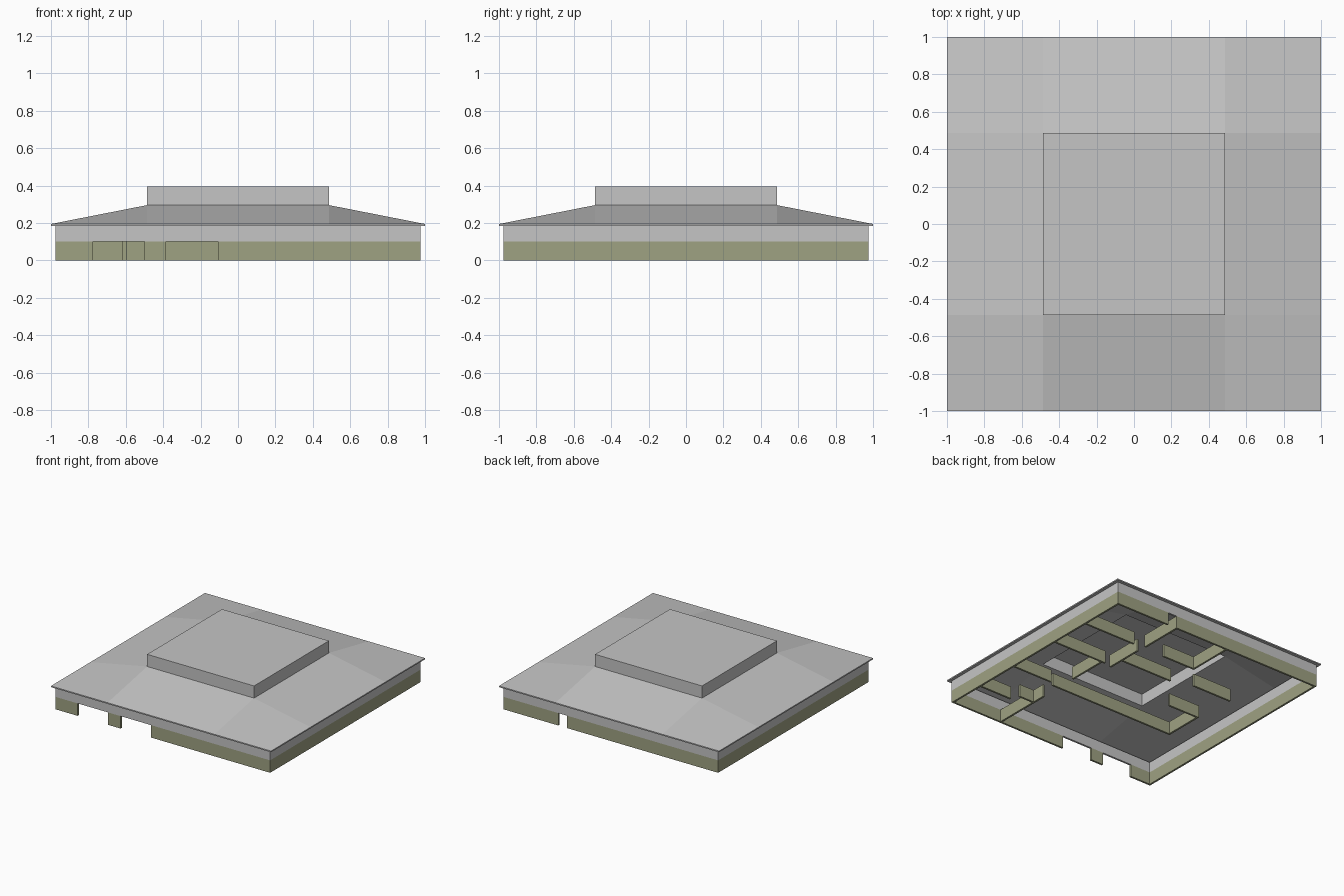
import bpy, bmesh

if "Cube" in bpy.data.objects:
    bpy.data.objects.remove(bpy.data.objects["Cube"])


def material(name, rgb):
    m = bpy.data.materials.new(name)
    m.diffuse_color = (*rgb, 1)
    m.use_nodes = True
    m.node_tree.nodes["Principled BSDF"].inputs["Base Color"].default_value = m.diffuse_color
    return m


GREY = material("light_grey", (0.56, 0.56, 0.56))
OLIVE = material("olive_green", (0.345, 0.36, 0.225))


def finish(name, bm, mat):
    me = bpy.data.meshes.new(name)
    bm.to_mesh(me)
    bm.free()
    me.materials.append(mat)
    ob = bpy.data.objects.new(name, me)
    bpy.context.collection.objects.link(ob)
    return ob


def boxes(name, rects, z0, z1, mat):
    """One object made of upright boxes, each given as (x0, x1, y0, y1)."""
    bm = bmesh.new()
    for x0, x1, y0, y1 in rects:
        vs = bmesh.ops.create_cube(bm, size=1)["verts"]
        for v in vs:
            v.co.x = x1 if v.co.x > 0 else x0
            v.co.y = y1 if v.co.y > 0 else y0
            v.co.z = z1 if v.co.z > 0 else z0
    return finish(name, bm, mat)


def along_x(y, x0, x1):
    return (x0, x1, y - T / 2, y + T / 2)


def along_y(x, y0, y1):
    return (x - T / 2, x + T / 2, y0, y1)


T = 0.016                 # wall thickness
W = 0.975                 # outer wall face
I = W - T                 # inner wall face
FLOOR, BAND, EAVE, RIDGE, TOP = 0.0, 0.102, 0.185, 0.296, 0.396
C = 0.486                 # half width of the raised box

# Outer walls: olive base with door gaps, grey band above
boxes("side_wall_base", [(-W, -I, -W, W), (I, W, -W, W)], FLOOR, BAND, OLIVE)
boxes("front_wall_base", [(a, b, -W, -I) for a, b in
                          ((-I, -0.775), (-0.5, -0.385), (-0.108, I))], FLOOR, BAND, OLIVE)
boxes("back_wall_base", [(a, b, I, W) for a, b in ((-I, 0.4), (0.478, I))],
      FLOOR, BAND, OLIVE)
boxes("upper_wall", [(-W, -I, -W, W), (I, W, -W, W), (-I, I, -W, -I), (-I, I, I, W)],
      BAND, EAVE + 0.004, GREY)

# Partitions of the rooms on the right side
boxes("right_room_walls", [along_x(0.58, 0.49, I), along_x(0.22, 0.47, I),
                           along_x(-0.26, 0.6, I), along_x(-0.65, 0.67, I),
                           along_x(-0.58, 0.508, 0.64), along_y(0.5, -I, -0.46),
                           along_y(0.5, -0.12, 0.21)], FLOOR, BAND, OLIVE)

# Partitions of the hall and the back room
boxes("hall_walls", [along_x(-0.29, -0.598, 0.56), along_y(-0.59, -0.28, 0.032),
                     along_x(0.04, -0.598, -0.31), along_x(0.385, -0.62, -0.26),
                     along_x(0.33, -0.08, 0.39), along_y(0.4, 0.2, 0.52)],
      FLOOR, BAND, OLIVE)
boxes("back_room_walls", [along_x(0.58, -0.108, 0.2), along_y(-0.1, 0.588, I),
                          along_y(0.392, 0.6, I)], FLOOR, BAND, OLIVE)

# Roof: sloping sheet with an open middle, a thin rim and a narrow soffit
bm = bmesh.new()
steps = (-1, -C, C, 1)
grid = [[bm.verts.new((x, y, RIDGE if abs(x) < 1 and abs(y) < 1 else EAVE + 0.01))
         for y in steps] for x in steps]
for i in range(3):
    for j in range(3):
        if (i, j) == (1, 1):
            continue
        loop = [grid[i][j], grid[i + 1][j], grid[i + 1][j + 1], grid[i][j + 1]]
        # start at a raised corner so the fold runs along the hip
        k = max(range(4), key=lambda n: loop[n].co.z)
        bm.faces.new(loop[k:] + loop[:k])
rim = [e for e in bm.edges if e.is_boundary
       and all(v.co.z < RIDGE - 0.01 for v in e.verts)]
low = bmesh.ops.extrude_edge_only(bm, edges=rim)["geom"]
for v in low:
    if isinstance(v, bmesh.types.BMVert):
        v.co.z = EAVE
edges = [e for e in low if isinstance(e, bmesh.types.BMEdge)]
for v in bmesh.ops.extrude_edge_only(bm, edges=edges)["geom"]:
    if isinstance(v, bmesh.types.BMVert):
        v.co.x = max(-I, min(I, v.co.x))
        v.co.y = max(-I, min(I, v.co.y))
bmesh.ops.recalc_face_normals(bm, faces=bm.faces)
finish("sloping_roof", bm, GREY)

# Raised box on the roof, open underneath
bm = bmesh.new()
for v in bmesh.ops.create_cube(bm, size=2 * C)["verts"]:
    v.co.z = TOP if v.co.z > 0 else RIDGE
bm.normal_update()
bmesh.ops.delete(bm, geom=[f for f in bm.faces if f.normal.z < -0.5], context="FACES_ONLY")
finish("roof_box", bm, GREY)
